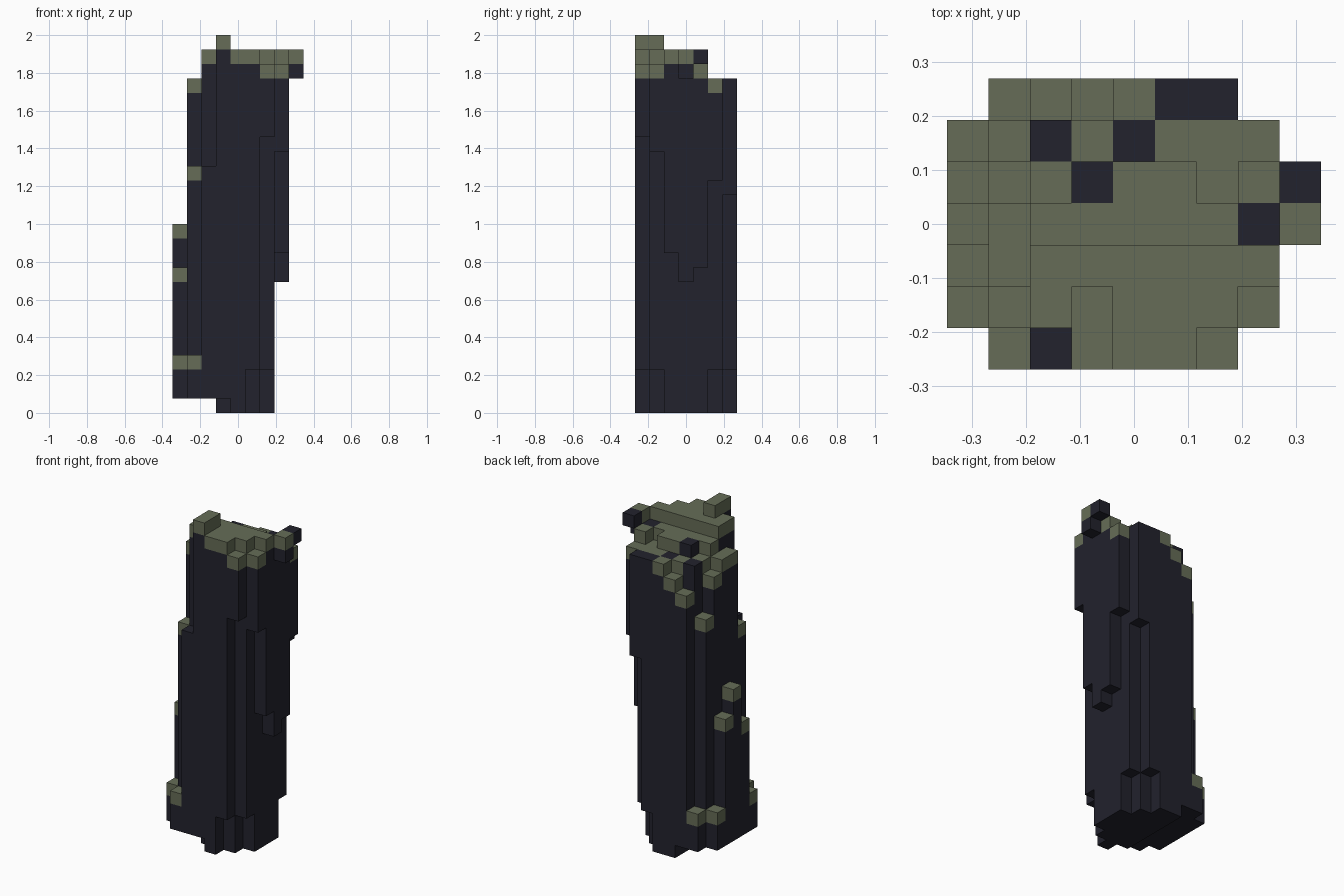
import bpy
import bmesh
from mathutils import Vector

cube = bpy.data.objects.get("Cube")
if cube:
    bpy.data.objects.remove(cube)

CELL = 2 / 26          # edge of one block
NX, NY = 9, 7          # footprint in blocks


def make_material(name, colour):
    mat = bpy.data.materials.new(name)
    mat.use_nodes = True
    mat.diffuse_color = colour
    mat.node_tree.nodes["Principled BSDF"].inputs["Base Color"].default_value = colour
    return mat


bark_colour = make_material("dark bark", (0.016, 0.016, 0.026, 1))
moss_colour = make_material("dull moss green", (0.132, 0.152, 0.095, 1))

# Column tops in blocks, rows from front to back: (first column, heights)
TOPS = [
    (1, [4, 17, 26, 25, 25, 24]),
    (0, [4, 17, 25, 26, 25, 25, 25, 24]),
    (0, [10, 23, 25, 25, 25, 25, 25, 25]),
    (0, [13, 23, 24, 24, 24, 24, 24, 24, 25]),
    (0, [11, 22, 23, 24, 24, 24, 23, 24, 25]),
    (0, [4, 19, 23, 23, 23, 23, 23, 23]),
    (1, [4, 21, 22, 23, 23, 23]),
]

# Column undersides that overhang on the leaning side, front to back
OVERHANG = {
    5: [3, 0, 0, 0, 0, 0, 3],
    6: [19, 3, 0, 0, 0, 3, 15],
    7: [0, 18, 11, 9, 10, 16, 0],
    8: [0, 0, 0, 23, 24, 0, 0],
}

# Columns whose top is bare bark
BARE = {(2, 0), (7, 3), (3, 4), (8, 4), (2, 5), (4, 5), (5, 6), (6, 6)}


def underside(i, j):
    if i in OVERHANG:
        return OVERHANG[i][j]
    return 1 if i < 3 or (i, j) == (3, 0) else 0


# Fill the block grid, with a moss block capping each column
bark, moss = set(), set()
for j, (first, heights) in enumerate(TOPS):
    for i, top in enumerate(heights, first):
        for k in range(underside(i, j), top):
            capped = k == top - 1 and (i, j) not in BARE
            (moss if capped else bark).add((i, j, k))
solid = bark | moss


def build_shell(name, cells, material):
    """Make the outward faces of some blocks, leaving out buried ones."""
    bm = bmesh.new()
    origin = Vector((-NX / 2, -NY / 2, 0))
    for cell in sorted(cells):
        for axis in range(3):
            for side in (0, 1):
                near = list(cell)
                near[axis] += 2 * side - 1
                if tuple(near) in solid:
                    continue
                u, v = (axis + 1) % 3, (axis + 2) % 3
                ring = []
                for a, b in ((0, 0), (1, 0), (1, 1), (0, 1)):
                    p = Vector(cell) + origin
                    p[axis] += side
                    p[u] += a
                    p[v] += b
                    ring.append(bm.verts.new(p * CELL))
                bm.faces.new(ring if side else ring[::-1])
    bmesh.ops.remove_doubles(bm, verts=bm.verts, dist=CELL / 100)
    # Join coplanar squares into large flat faces
    bmesh.ops.dissolve_limit(bm, angle_limit=0.01, verts=bm.verts, edges=bm.edges)
    mesh = bpy.data.meshes.new(name)
    bm.to_mesh(mesh)
    bm.free()
    mesh.materials.append(material)
    obj = bpy.data.objects.new(name, mesh)
    bpy.context.collection.objects.link(obj)
    return obj


build_shell("bark_trunk", bark, bark_colour)
build_shell("moss_caps", moss, moss_colour)
